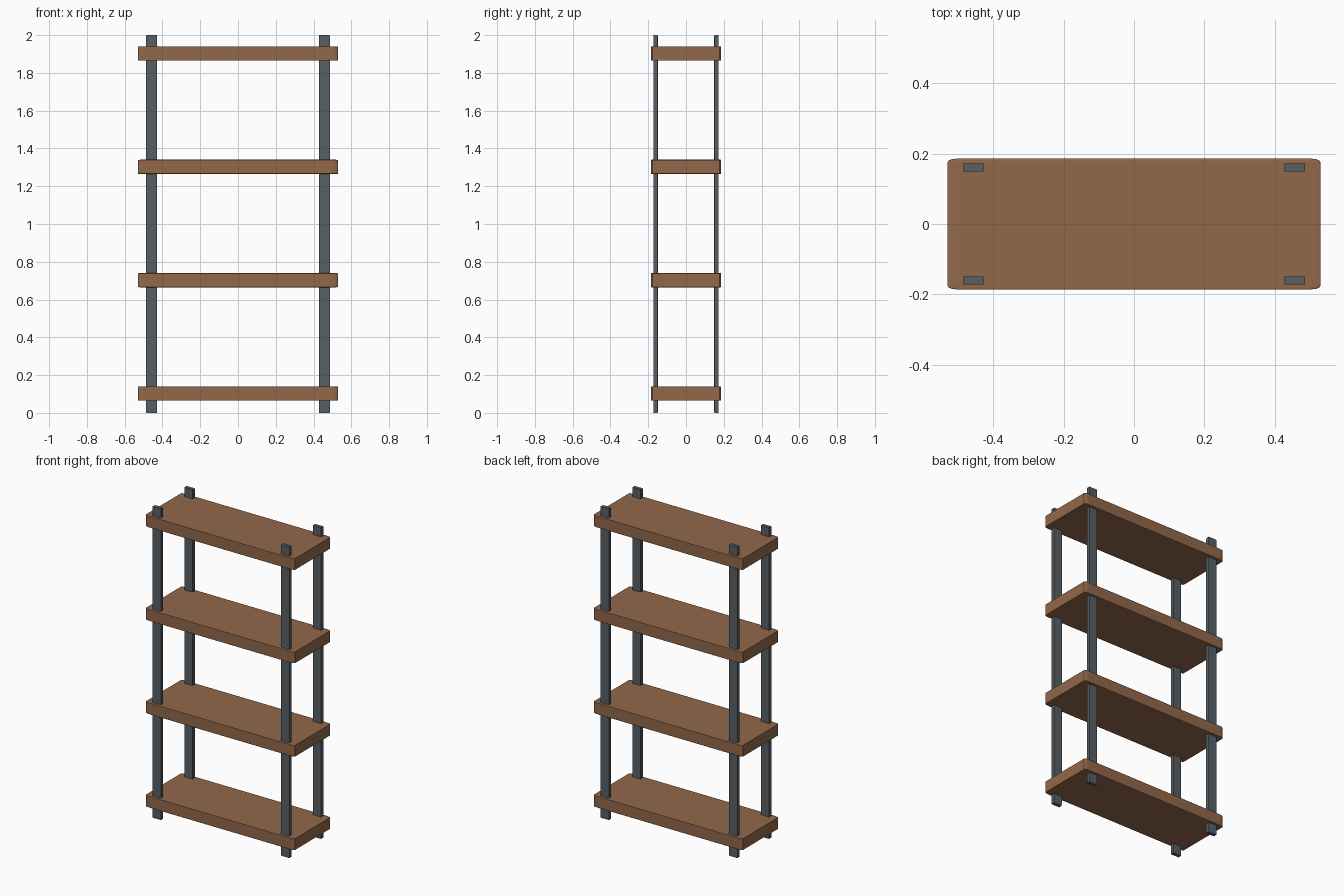
import bpy
import bmesh
from mathutils import Matrix

cube = bpy.data.objects.get("Cube")
if cube:
    bpy.data.objects.remove(cube, do_unlink=True)


def make_material(name, color):
    mat = bpy.data.materials.new(name)
    mat.use_nodes = True
    mat.diffuse_color = color
    mat.node_tree.nodes["Principled BSDF"].inputs["Base Color"].default_value = color
    return mat


def beveled_box(name, center, size, bevel, segments, mat):
    """Unit cube with softened edges, stretched to size."""
    bm = bmesh.new()
    bmesh.ops.create_cube(bm, size=1)
    bmesh.ops.bevel(bm, geom=bm.edges[:], offset=bevel, segments=segments,
                    profile=0.5, affect="EDGES")
    bmesh.ops.transform(bm, matrix=Matrix.Diagonal((*size, 1)), verts=bm.verts)
    mesh = bpy.data.meshes.new(name)
    bm.to_mesh(mesh)
    bm.free()
    mesh.materials.append(mat)
    obj = bpy.data.objects.new(name, mesh)
    obj.location = center
    bpy.context.collection.objects.link(obj)
    return obj


wood = make_material("brown wood", (0.29, 0.14, 0.068, 1))
metal = make_material("dark grey metal", (0.095, 0.115, 0.13, 1))

# Four evenly spaced shelf boards
for i in range(4):
    beveled_box(f"shelf_{i + 1}", (0, 0, 0.1025 + 0.6 * i),
                (1.06, 0.372, 0.076), 0.025, 3, wood)

# Four flat upright posts passing through the boards
for side, x in (("right", -0.457), ("left", 0.457)):
    for end, y in (("front", -0.161), ("back", 0.161)):
        beveled_box(f"{end}_{side}_post", (x, y, 1),
                    (0.058, 0.023, 2), 0.005, 1, metal)
